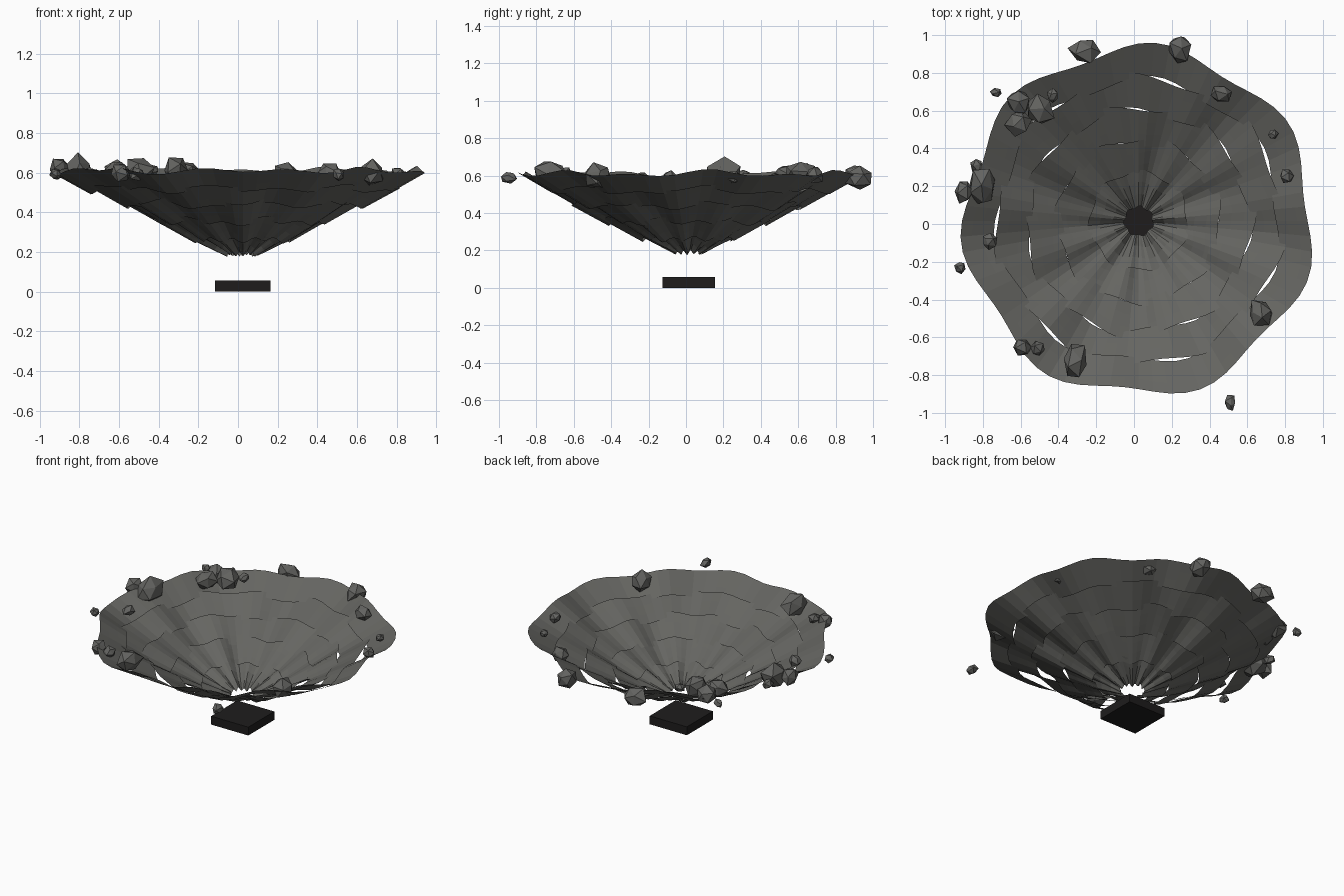
import bpy, bmesh, math, random
from mathutils import Vector, Euler

if "Cube" in bpy.data.objects:
    bpy.data.objects.remove(bpy.data.objects["Cube"], do_unlink=True)
random.seed(4)
CX, CY = 0.025, 0.015


def material(name, rgb):
    m = bpy.data.materials.new(name)
    m.use_nodes = True
    m.diffuse_color = (*rgb, 1)
    m.node_tree.nodes["Principled BSDF"].inputs["Base Color"].default_value = (*rgb, 1)
    return m


shell_grey = material("shell grey", (0.13, 0.13, 0.12))
rock_grey = material("rock grey", (0.125, 0.125, 0.118))
base_black = material("base black", (0.013, 0.012, 0.012))


def finish(bm, name, mat):
    mesh = bpy.data.meshes.new(name)
    bm.to_mesh(mesh)
    bm.free()
    mesh.materials.append(mat)
    obj = bpy.data.objects.new(name, mesh)
    bpy.context.collection.objects.link(obj)
    return obj


# Dark square base below the crater
bm = bmesh.new()
bmesh.ops.create_cube(bm, size=1)
bmesh.ops.scale(bm, vec=(0.28, 0.28, 0.057), verts=bm.verts)
bmesh.ops.translate(bm, vec=(CX, CY, 0.0285), verts=bm.verts)
finish(bm, "base_block", base_black)


# Rippled point on the funnel; each band has its own lobe phase
def funnel_point(radius, angle, phase, drop):
    lobe = math.cos(7 * (angle - phase))
    r = radius + lobe * (0.003 + 0.033 * radius)
    fold = 0.011 * math.sin(13 * angle) + 0.004 * math.sin(5 * angle + 1)
    z = 0.188 + 0.5 * (radius - 0.07) + fold - 0.01 * radius * lobe - drop
    return (CX + r * math.cos(angle), CY + r * math.sin(angle), z)


# Five overlapping funnel bands
SEGMENTS, STEPS = 72, 3
edges = [0.075, 0.25, 0.425, 0.595, 0.755, 0.915]
for i in range(5):
    bm = bmesh.new()
    inner = edges[i] - (0.011 if i else 0)
    outer = edges[i + 1] + (0.011 if i < 4 else 0)
    phase = math.radians(33 + 13 * (4 - i))
    rings = []
    for s in range(STEPS + 1):
        t = s / STEPS
        drop = 0.013 * (1 - t) if i else 0
        rings.append([bm.verts.new(funnel_point(inner + (outer - inner) * t,
                                                math.tau * k / SEGMENTS, phase, drop))
                      for k in range(SEGMENTS)])
    for a, b in zip(rings, rings[1:]):
        for k in range(SEGMENTS):
            n = (k + 1) % SEGMENTS
            bm.faces.new((a[k], b[k], b[n], a[n]))
    finish(bm, f"funnel_band_{i + 1}", shell_grey)

# Loose rocks around the rim: x, y, z, width, depth
rocks = [(-.26, .92, .59, .16, .14), (.24, .93, .59, .12, .15), (.46, .69, .6, .11, .09),
         (.735, .475, .59, .05, .06), (.81, .255, .59, .08, .08), (.67, -.47, .6, .13, .14),
         (.51, -.95, .59, .06, .09), (-.31, -.73, .61, .13, .18), (-.51, -.66, .59, .08, .08),
         (-.59, -.65, .6, .1, .09), (-.92, -.23, .59, .055, .06), (-.765, -.09, .59, .08, .08),
         (-.8, .2, .61, .14, .2), (-.9, .175, .62, .1, .13), (-.83, .31, .6, .065, .075),
         (-.73, .695, .59, .065, .05), (-.61, .64, .6, .12, .14), (-.61, .54, .6, .13, .14),
         (-.5, .61, .61, .15, .17), (-.43, .68, .61, .055, .07)]
for i, (x, y, z, width, depth) in enumerate(rocks):
    bm = bmesh.new()
    bmesh.ops.create_icosphere(bm, subdivisions=1, radius=0.53)
    turn = Euler([random.uniform(0, math.tau) for _ in range(3)]).to_matrix()
    height = (width + depth) * 0.45
    for v in bm.verts:
        p = turn @ v.co * random.uniform(0.82, 1.18)
        v.co = Vector((x + p.x * width, y + p.y * depth, z + p.z * height))
    finish(bm, f"rock_{i + 1}", rock_grey)
